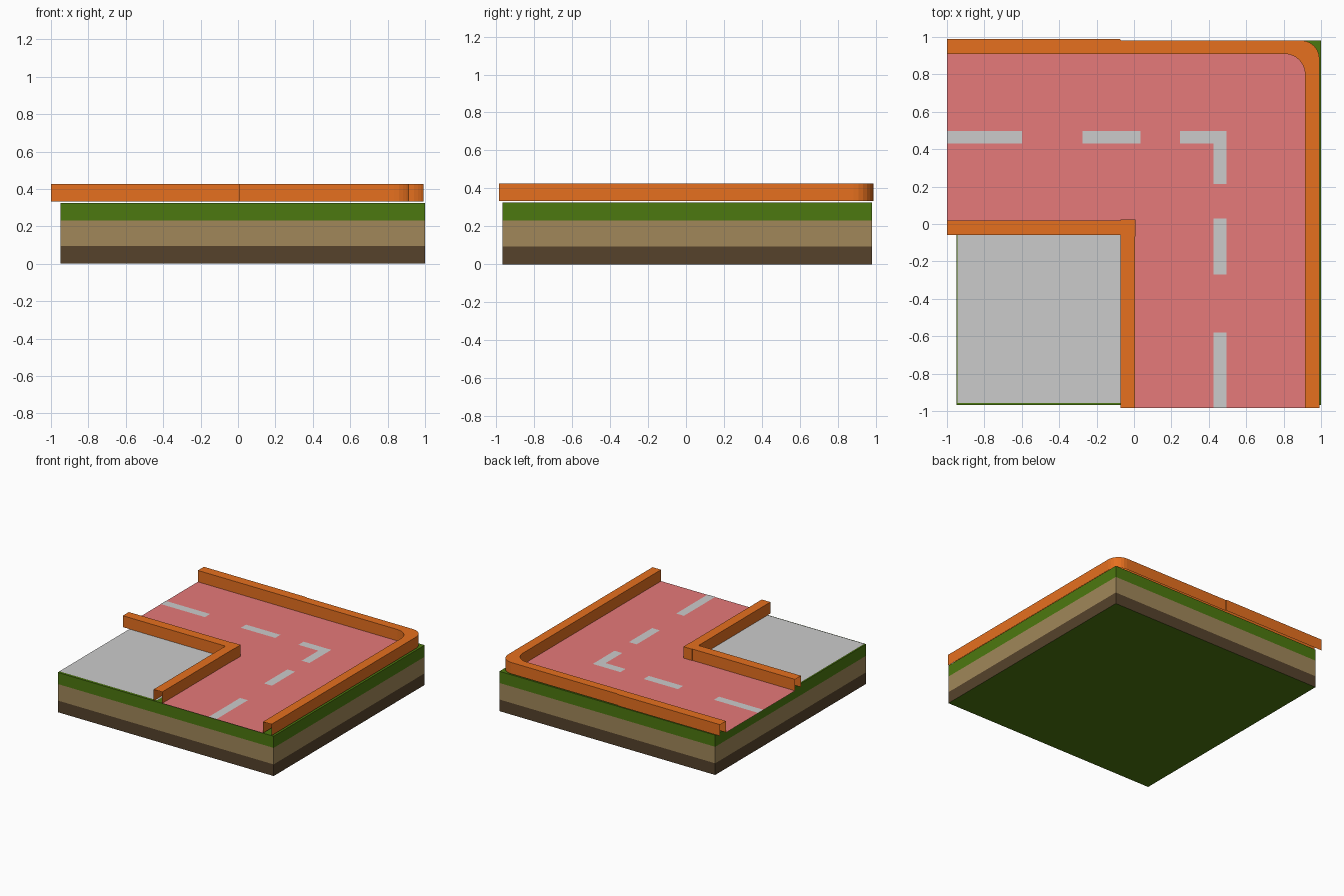
import bpy, math

if "Cube" in bpy.data.objects:
    bpy.data.objects.remove(bpy.data.objects["Cube"])


def material(name, rgb):
    """Colour given as it looks on screen, stored as linear."""
    m = bpy.data.materials.new(name)
    m.diffuse_color = (*[((c + 0.055) / 1.055) ** 2.4 for c in rgb], 1)
    m.use_nodes = True
    m.node_tree.nodes["Principled BSDF"].inputs["Base Color"].default_value = m.diffuse_color
    return m


ORANGE = material("orange", (0.90, 0.44, 0.12))
RED = material("road_red", (0.90, 0.475, 0.475))
GREEN = material("grass_green", (0.30, 0.47, 0.06))
TAN = material("soil_tan", (0.63, 0.53, 0.35))
BROWN = material("soil_brown", (0.335, 0.26, 0.17))

GROUND, ROAD, WALL_TOP = 0.325, 0.334, 0.427


def make(name, verts, faces, mats=(), slots=None):
    me = bpy.data.meshes.new(name)
    me.from_pydata(verts, [], faces)
    for m in mats:
        me.materials.append(m)
    for p, s in zip(me.polygons, slots or []):
        p.material_index = s
    ob = bpy.data.objects.new(name, me)
    bpy.context.collection.objects.link(ob)
    return ob


def sheet(name, outline, z, mats=()):
    make(name, [(x, y, z) for x, y in outline], [list(range(len(outline)))], mats)


def rect(x0, x1, y0, y1):
    return [(x0, y0), (x1, y0), (x1, y1), (x0, y1)]


def channel(name, left, right):
    """Kerb open underneath and at its ends: two sides and a top between two paths."""
    verts = []
    for (ax, ay), (bx, by) in zip(left, right):
        verts += [(ax, ay, ROAD), (ax, ay, WALL_TOP), (bx, by, WALL_TOP), (bx, by, ROAD)]
    faces = []
    for i in range(len(left) - 1):
        for k in range(3):
            a = 4 * i + k
            faces.append((a + 1, a, a + 4, a + 5))
    make(name, verts, faces, [ORANGE])


def corner(x, y, r, n=6):
    """Arc rounding the back right corner (x, y), going clockwise from the back."""
    return [(x - r + r * math.sin(math.pi / 2 * i / n),
             y - r + r * math.cos(math.pi / 2 * i / n)) for i in range(n + 1)]


# Layered ground block, with green top and underside
levels = (0, 0.095, 0.23, GROUND)
verts = [(x, y, z) for z in levels for x, y in rect(-0.95, 1.0, -0.968, 0.98)]
faces, slots = [(3, 2, 1, 0), (12, 13, 14, 15)], [2, 2]
for layer in range(3):
    for k in range(4):
        a, b = 4 * layer + k, 4 * layer + (k + 1) % 4
        faces.append((a, b, b + 4, a + 4))
        slots.append(layer)
make("ground_block", verts, faces, [BROWN, TAN, GREEN], slots)

# Road surface and paved square
inner_arc = corner(0.915, 0.91, 0.11)
sheet("road", [(-1, 0.02), (0.005, 0.02), (0.005, -0.985), (0.915, -0.985)]
      + inner_arc[::-1] + [(-1, 0.91)], ROAD, [RED])
sheet("pavement", rect(-0.945, -0.06, -0.957, -0.04), 0.33)

# Dashed centre line
for i, (x0, x1) in enumerate([(-1, -0.6), (-0.275, 0.035)]):
    sheet(f"dash_across_{i}", rect(x0, x1, 0.43, 0.497), ROAD + 0.002)
for i, (y0, y1) in enumerate([(-0.985, -0.58), (-0.27, 0.03)]):
    sheet(f"dash_along_{i}", rect(0.425, 0.495, y0, y1), ROAD + 0.002)
sheet("dash_corner", [(0.245, 0.43), (0.425, 0.43), (0.425, 0.215),
                      (0.495, 0.215), (0.495, 0.497), (0.245, 0.497)], ROAD + 0.002)

# Outer kerb: slightly wider straight part running into the rounded corner
channel("outer_kerb",
        [(-1, 0.988), (-0.075, 0.988), (-0.07, 0.982)]
        + corner(0.992, 0.982, 0.1) + [(0.992, -0.985)],
        [(-1, 0.91), (-0.075, 0.91), (-0.07, 0.91)] + inner_arc + [(0.915, -0.985)])

# Inner kerbs meeting at a corner block
channel("inner_kerb_back", [(-1, 0.02), (-0.07, 0.02)], [(-1, -0.058), (-0.07, -0.058)])
channel("inner_kerb_side", [(0.005, -0.066), (0.005, -0.985)],
        [(-0.073, -0.066), (-0.073, -0.985)])
block = [(x, y, z) for z in (ROAD, WALL_TOP) for x, y in rect(-0.073, 0.007, -0.066, 0.024)]
make("inner_kerb_corner", block,
     [(4, 5, 6, 7)] + [(k, (k + 1) % 4, (k + 1) % 4 + 4, k + 4) for k in range(4)], [ORANGE])
